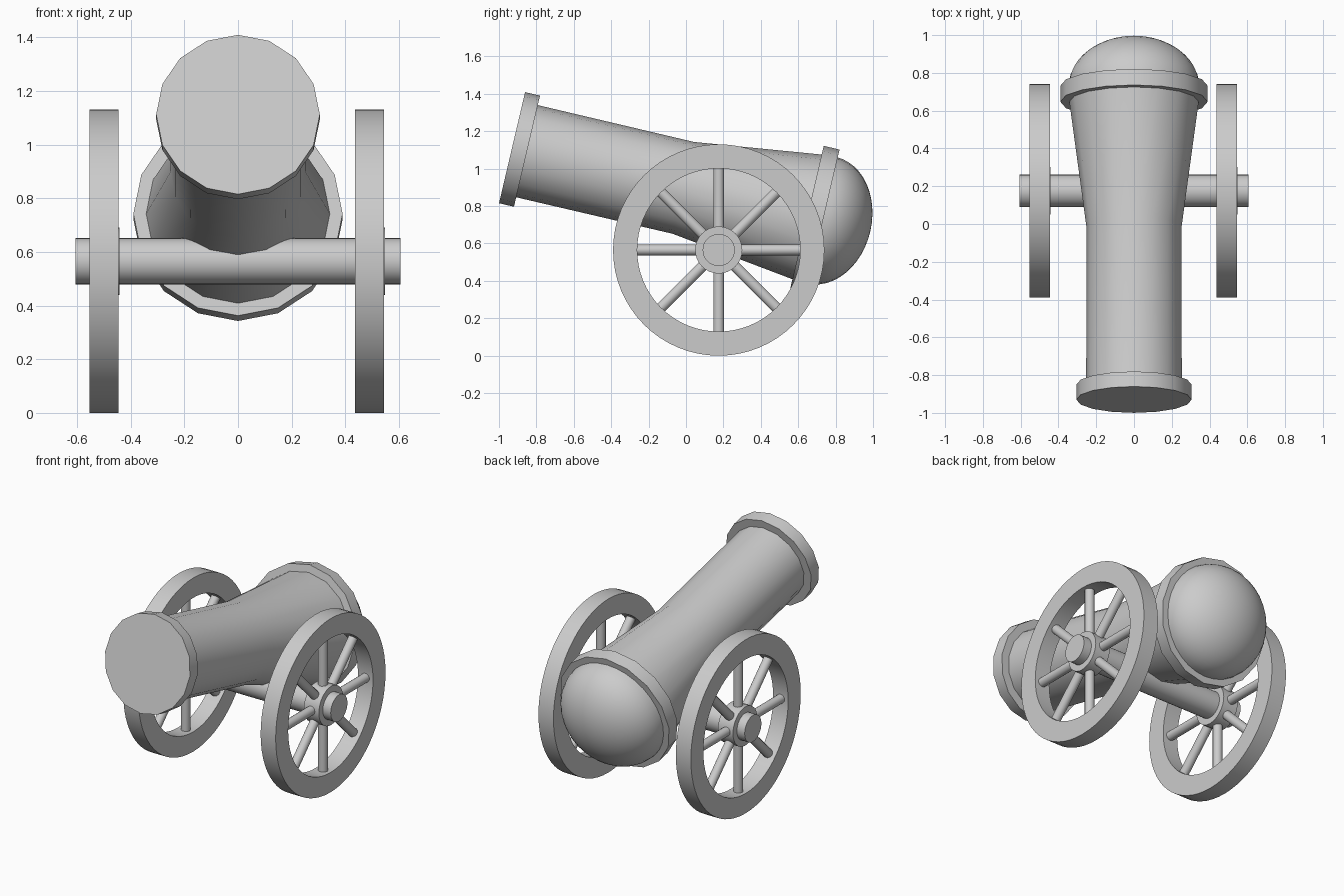
import bpy, bmesh
from math import sin, cos, pi, radians
from mathutils import Matrix, Vector

if "Cube" in bpy.data.objects:
    bpy.data.objects.remove(bpy.data.objects["Cube"])


def lathe(name, profile, sides, matrix, closed=False, smooth=35):
    """Revolve (radius, height) points about local Z; radius 0 makes a pole."""
    bm = bmesh.new()
    rings = []
    for r, h in profile:
        if r == 0:
            rings.append([bm.verts.new((0, 0, h))] * sides)
        else:
            rings.append([bm.verts.new((r * cos(2 * pi * i / sides),
                                        r * sin(2 * pi * i / sides), h))
                          for i in range(sides)])
    pairs = list(zip(rings, rings[1:]))
    if closed:
        pairs.append((rings[-1], rings[0]))
    for a, b in pairs:
        for i in range(sides):
            j = (i + 1) % sides
            bm.faces.new(list(dict.fromkeys((a[i], a[j], b[j], b[i]))))
    # flat end caps
    if not closed:
        for (r, _), ring in ((profile[0], rings[0]), (profile[-1], rings[-1])):
            if r:
                bm.faces.new(ring)
    bmesh.ops.recalc_face_normals(bm, faces=bm.faces)
    mesh = bpy.data.meshes.new(name)
    bm.to_mesh(mesh)
    bm.free()
    obj = bpy.data.objects.new(name, mesh)
    bpy.context.collection.objects.link(obj)
    obj.matrix_world = matrix
    bpy.ops.object.select_all(action='DESELECT')
    obj.select_set(True)
    bpy.context.view_layer.objects.active = obj
    bpy.ops.object.shade_smooth_by_angle(angle=radians(smooth))
    return obj


def tube(name, r, h0, h1, sides, matrix):
    return lathe(name, [(r, h0), (r, h1)], sides, matrix)


# Barrel: local Z runs from the muzzle to the breech, tilted downwards
tilt = Matrix.Translation((0, -0.93, 1.112)) @ Matrix.Rotation(radians(-103.2), 4, 'X')
lathe("barrel", [(0.253, 0.04), (0.252, 0.94), (0.345, 1.64)], 16, tilt)
tube("muzzle_ring", 0.305, 0.0, 0.082, 16, tilt)
tube("breech_ring", 0.39, 1.62, 1.707, 16, tilt)

# Rounded breech end
steps = 12
dome = [(0.347 * cos(pi / 2 * i / steps), 1.70 + 0.267 * sin(pi / 2 * i / steps))
        for i in range(steps)] + [(0, 1.967)]
lathe("breech_dome", dome, 32, tilt)

# Axle
AXLE_Y, AXLE_Z = 0.175, 0.565


def across(x):
    return Matrix.Translation((x, AXLE_Y, AXLE_Z)) @ Matrix.Rotation(pi / 2, 4, 'Y')


tube("axle", 0.086, -0.605, 0.605, 32, across(0))

# Wheels: rim, hub and eight round spokes
for side, x in (("left", -0.499), ("right", 0.49)):
    lathe(side + "_rim", [(0.565, -0.054), (0.565, 0.054), (0.436, 0.054), (0.436, -0.054)],
          64, across(x), closed=True)
    tube(side + "_hub", 0.126, -0.054, 0.054, 32, across(x + 0.004))
    for k in range(8):
        spin = Matrix.Translation((x, AXLE_Y, AXLE_Z)) @ Matrix.Rotation(k * pi / 4, 4, 'X')
        tube(f"{side}_spoke_{k + 1}", 0.029, 0.08, 0.437, 16, spin)
